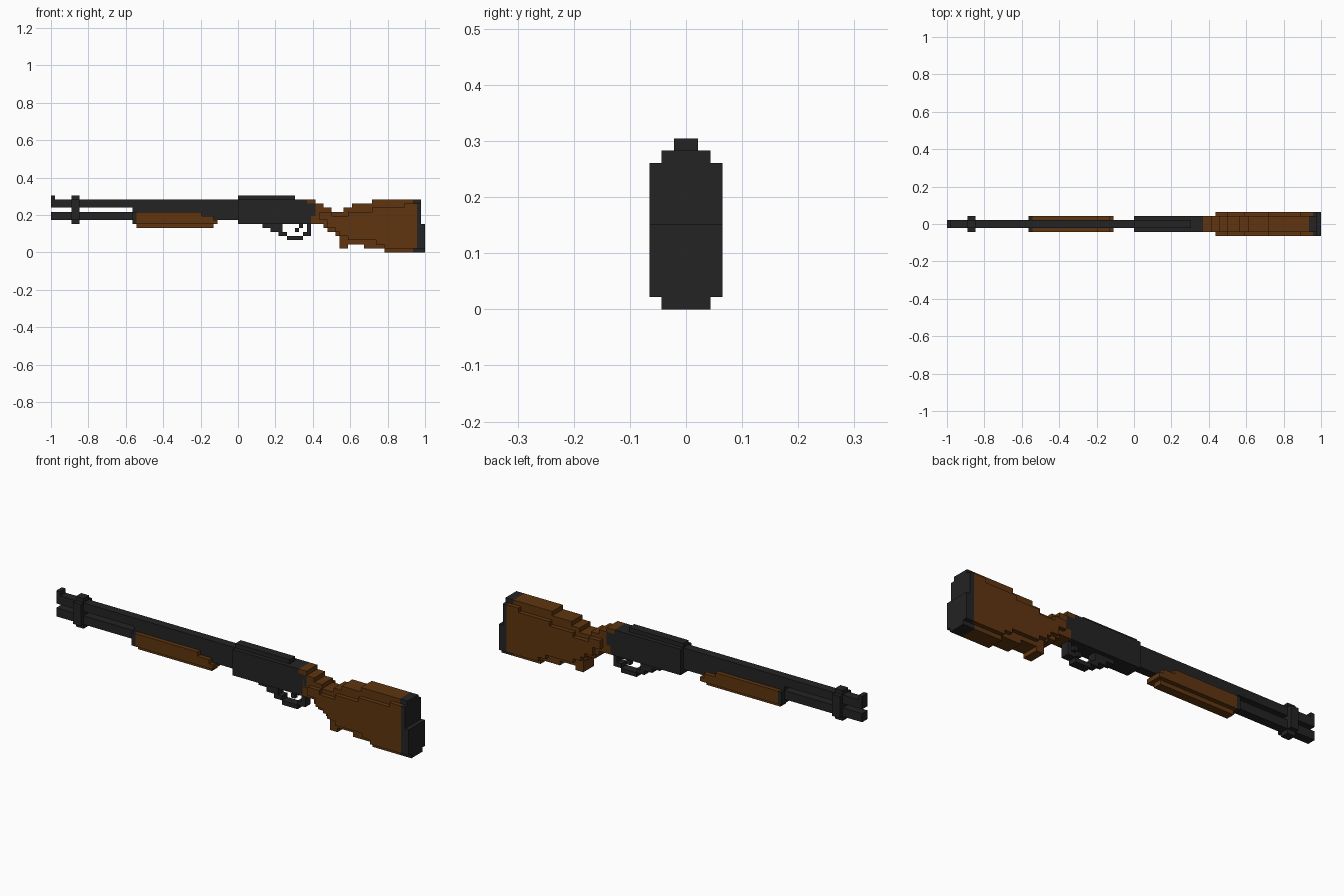
import bpy
import bmesh

if "Cube" in bpy.data.objects:
    bpy.data.objects.remove(bpy.data.objects["Cube"], do_unlink=True)

U = 2 / 92  # one block of the grid


def material(name, rgb):
    m = bpy.data.materials.new(name)
    m.use_nodes = True
    m.diffuse_color = (*rgb, 1)
    bsdf = m.node_tree.nodes["Principled BSDF"]
    bsdf.inputs["Base Color"].default_value = (*rgb, 1)
    bsdf.inputs["Roughness"].default_value = 0.8
    return m


STEEL = material("dark steel", (0.017, 0.017, 0.017))
WOOD = material("brown wood", (0.115, 0.036, 0.005))


def stepped_outline(runs, end):
    """Closed outline from runs of (start column, bottom row, top row)."""
    ends = [r[0] for r in runs[1:]] + [end]
    low, high = [], []
    for (start, bottom, top), stop in zip(runs, ends):
        low += [(start, bottom), (stop, bottom)]
        high += [(start, top), (stop, top)]
    points = []
    for p in low + high[::-1]:
        if not points or p != points[-1]:
            points.append(p)
    return points


def part(name, mat, *layers):
    """Each layer is (half width in blocks, runs, end column)."""
    bm = bmesh.new()
    for half, runs, end in layers:
        verts = [bm.verts.new(((c - 46) * U, -half * U, r * U))
                 for c, r in stepped_outline(runs, end)]
        face = bm.faces.new(verts)
        ext = bmesh.ops.extrude_face_region(bm, geom=[face], use_keep_orig=True)
        moved = [g for g in ext["geom"] if isinstance(g, bmesh.types.BMVert)]
        bmesh.ops.translate(bm, verts=moved, vec=(0, 2 * half * U, 0))
    bmesh.ops.recalc_face_normals(bm, faces=bm.faces[:])
    mesh = bpy.data.meshes.new(name)
    bm.to_mesh(mesh)
    bm.free()
    mesh.materials.append(mat)
    obj = bpy.data.objects.new(name, mesh)
    bpy.context.collection.objects.link(obj)


# Barrel, magazine tube and their fittings
part("barrel", STEEL, (1, [(0, 11, 13)], 46))
part("front_sight", STEEL, (1, [(0, 13, 14)], 1))
part("magazine_tube", STEEL, (1, [(0, 8, 10)], 20))
part("barrel_body", STEEL, (1, [(20, 8, 11)], 46))
part("barrel_band", STEEL, (1, [(5, 7, 14)], 7), (2, [(5, 8, 13)], 7))

# Forearm grip
part("forearm_cap", STEEL, (2, [(20, 7, 10)], 21))
part("forearm", WOOD,
     (2, [(21, 7, 10), (37, 7, 9), (40, 7, 8)], 41),
     (1, [(21, 6, 8)], 40))

# Receiver with raised top rail
part("receiver", STEEL,
     (2, [(46, 7, 13), (63, 7, 12), (64, 9, 12)], 65),
     (1, [(46, 12, 14)], 60))

# Trigger and its guard
part("trigger_guard", STEEL,
     (1, [(52, 6, 7), (54, 5, 7), (56, 4, 7), (57, 4, 5)], 58),
     (1, [(58, 3, 4)], 62),
     (1, [(62, 4, 5), (63, 4, 7)], 64))
part("trigger", STEEL, (0.5, [(61, 6, 7)], 62), (0.5, [(60, 5, 6)], 61))

# Wooden stock: an inner core and a wider, lower middle layer
part("stock", WOOD,
     (2, [(63, 12, 13), (64, 7, 13), (65, 7, 12), (67, 6, 11), (68, 5, 11),
          (69, 5, 10), (70, 4, 10), (71, 1, 10), (72, 1, 11), (73, 2, 11),
          (74, 2, 12), (77, 1, 12), (79, 1, 13), (82, 0, 13)], 89),
     (3, [(66, 8, 10), (68, 6, 10), (69, 6, 9), (70, 5, 9), (71, 4, 9),
          (73, 3, 10), (79, 3, 11), (80, 2, 11), (82, 1, 11), (87, 1, 12)], 90))

# Butt pad
part("butt_pad", STEEL,
     (2, [(89, 12, 13)], 91),
     (3, [(90, 7, 12)], 91),
     (3, [(90, 1, 7)], 92),
     (2, [(89, 0, 1)], 92))
